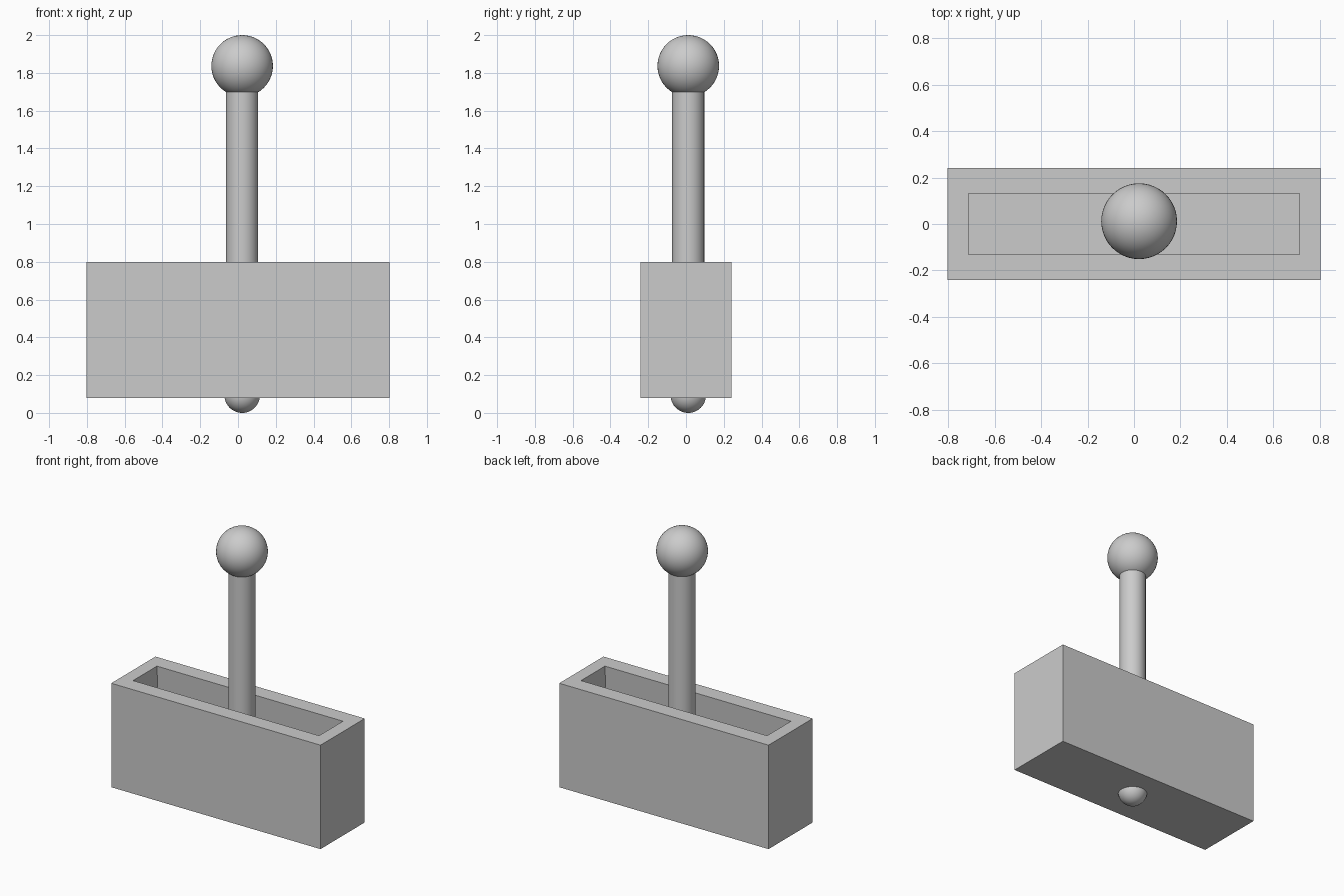
import bpy, bmesh

if "Cube" in bpy.data.objects:
    bpy.data.objects.remove(bpy.data.objects["Cube"])

AX, AY = 0.022, 0.012  # lever axis, slightly off centre


def rect(bm, hx, hy, z):
    return [bm.verts.new((sx * hx, sy * hy, z))
            for sx, sy in ((-1, -1), (1, -1), (1, 1), (-1, 1))]


def smooth(name):
    ob = bpy.context.object
    ob.name = name
    bpy.ops.object.shade_smooth_by_angle()
    return ob


def ball(name, r, z):
    bpy.ops.mesh.primitive_uv_sphere_add(segments=48, ring_count=24, radius=r,
                                         location=(AX, AY, z))
    return smooth(name)


# Open-topped housing: outer walls, rim, slightly undercut cavity
bm = bmesh.new()
loops = [rect(bm, 0.802, 0.242, 0.08), rect(bm, 0.802, 0.242, 0.80),
         rect(bm, 0.713, 0.131, 0.80), rect(bm, 0.713, 0.165, 0.17)]
for a, b in zip(loops, loops[1:]):
    for i in range(4):
        j = (i + 1) % 4
        bm.faces.new((a[i], a[j], b[j], b[i]))
bm.faces.new(loops[0][::-1])
bm.faces.new(loops[-1])
bmesh.ops.recalc_face_normals(bm, faces=bm.faces)
mesh = bpy.data.meshes.new("housing")
bm.to_mesh(mesh)
bm.free()
bpy.context.collection.objects.link(bpy.data.objects.new("housing", mesh))

# Lever rod, from the pivot into the knob
z0, z1 = 0.09, 1.70
bpy.ops.mesh.primitive_cylinder_add(vertices=48, radius=0.085, depth=z1 - z0,
                                    location=(AX, AY, (z0 + z1) / 2))
smooth("lever_rod")

# Knob on top and pivot ball poking through the base
ball("knob", 0.163, 1.837)
ball("pivot_ball", 0.094, 0.094)
